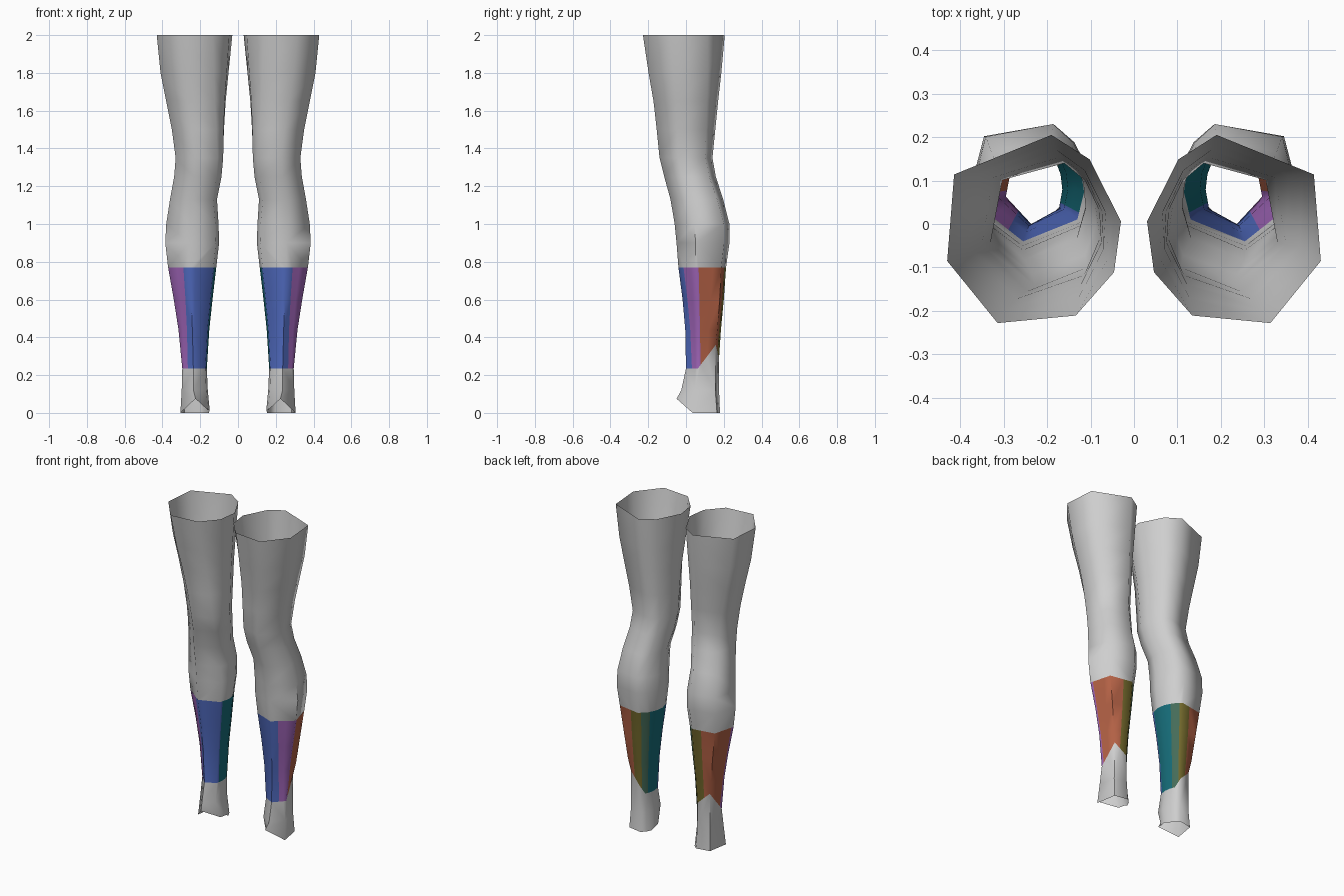
import bpy, bmesh, math
from mathutils import Vector

if "Cube" in bpy.data.objects:
    bpy.data.objects.remove(bpy.data.objects["Cube"])

# Flat colours (linear); index 0 is the plain legging, the rest are shin panels
COLOURS = [
    ("plain_grey", (0.62, 0.62, 0.62)),
    ("blue", (0.08, 0.145, 0.52)),
    ("purple", (0.35, 0.13, 0.48)),
    ("rust_orange", (0.45, 0.12, 0.06)),
    ("olive", (0.17, 0.14, 0.025)),
    ("deep_green", (0.06, 0.15, 0.10)),
    ("teal", (0.008, 0.15, 0.19)),
]
MATS = []
for name, c in COLOURS:
    m = bpy.data.materials.new(name)
    m.diffuse_color = (*c, 1)
    m.use_nodes = True
    m.node_tree.nodes["Principled BSDF"].inputs["Base Color"].default_value = m.diffuse_color
    MATS.append(m)

# Panel start angles around the shin, in degrees, with material index
PANELS = [(-62, 2), (-8, 3), (85, 4), (118, 5), (142, 6), (208, 1)]
SHIN_AXIS = Vector((0.237, 0.085, 0.5))

# Eight-sided cross-sections inside a unit box: hip opening and calf
HIP = [(.71, 0), (.26, .04), (.04, .27), (0, .54), (.18, .87), (.4, 1), (.96, .79), (1, .33)]
CALF = [(.55, 0), (.06, .2), (0, .45), (.03, .65), (.13, .85), (.3, 1), (.86, .9), (1, .36)]

# Leg outline: height, inner x, outer x, front y, back y
LEVELS = [
    (2.00, .03, .43, -.228, .205),
    (1.80, .048, .41, -.198, .187),
    (1.65, .062, .38, -.172, .17),
    (1.50, .07, .35, -.155, .155),
    (1.35, .075, .33, -.14, .14),
    (1.25, .085, .338, -.115, .158),
    (1.13, .11, .36, -.082, .197),
    (1.00, .103, .38, -.06, .23),
    (0.90, .10, .385, -.05, .23),
    (0.77, .115, .37, -.04, .212),
    (0.60, .135, .34, -.018, .20),
    (0.44, .152, .315, -.004, .185),
    (0.235, .165, .295, 0, .175),
    (0.12, .16, .298, -.025, .175),
    (0.00, .15, .305, .02, .18),
]
SHIN_TOP, SHIN_LOW = 9, 12


def ring(i):
    """Eight points of one cross-section, blended from hip to calf shape."""
    z, x0, x1, y0, y1 = LEVELS[i]
    t = min(1, 2 - z)
    pts = []
    for a, b in zip(HIP, CALF):
        u, v = a[0] + (b[0] - a[0]) * t, a[1] + (b[1] - a[1]) * t
        pts.append(Vector((x0 + u * (x1 - x0), y0 + v * (y1 - y0), z)))
    if i == SHIN_LOW:                       # raised notch at the back of the shin
        pts[6].z, pts[5].z = .36, .29
    if i == len(LEVELS) - 1:                # pointed instep on the open ankle hem
        pts[0] = Vector((.225, -.05, .075))
        pts[1].z = pts[2].z = .015
        pts[7].y = .035
    return pts


def panel_index(p):
    a = math.degrees(math.atan2(p.y - SHIN_AXIS.y, p.x - SHIN_AXIS.x))
    a = (a + 62) % 360 - 62
    return [m for start, m in PANELS if a >= start][-1]


def leg(name, side):
    bm = bmesh.new()
    rings = [[bm.verts.new(p) for p in ring(i)] for i in range(len(LEVELS))]
    shin = []
    for i in range(len(rings) - 1):
        for k in range(8):
            n = (k + 1) % 8
            f = bm.faces.new((rings[i][k], rings[i][n], rings[i + 1][n], rings[i + 1][k]))
            if SHIN_TOP <= i < SHIN_LOW:
                f.material_index = 1
                shin.append(f)
    # Cut the shin along the panel borders, then colour by angle
    for start, _ in PANELS:
        a = math.radians(start)
        faces = [f for f in bm.faces if f.material_index == 1]
        edges = {e for f in faces for e in f.edges}
        verts = {v for f in faces for v in f.verts}
        bmesh.ops.bisect_plane(bm, geom=faces + list(edges) + list(verts), dist=1e-5,
                               plane_co=SHIN_AXIS, plane_no=(-math.sin(a), math.cos(a), 0))
    for f in bm.faces:
        if f.material_index == 1:
            f.material_index = panel_index(f.calc_center_median())
    # Mirror to the wanted side and face the surface outward
    for v in bm.verts:
        v.co.x *= side
    bm.normal_update()
    f = max(bm.faces, key=lambda q: q.calc_center_median().x * side)
    if f.normal.x * side < 0:
        bmesh.ops.reverse_faces(bm, faces=bm.faces[:])
    me = bpy.data.meshes.new(name)
    bm.to_mesh(me)
    bm.free()
    for m in MATS:
        me.materials.append(m)
    ob = bpy.data.objects.new(name, me)
    bpy.context.collection.objects.link(ob)
    bpy.ops.object.select_all(action='DESELECT')
    ob.select_set(True)
    bpy.context.view_layer.objects.active = ob
    bpy.ops.object.shade_smooth_by_angle(angle=math.radians(65))


leg("right_side_legging", 1)
leg("left_side_legging", -1)
